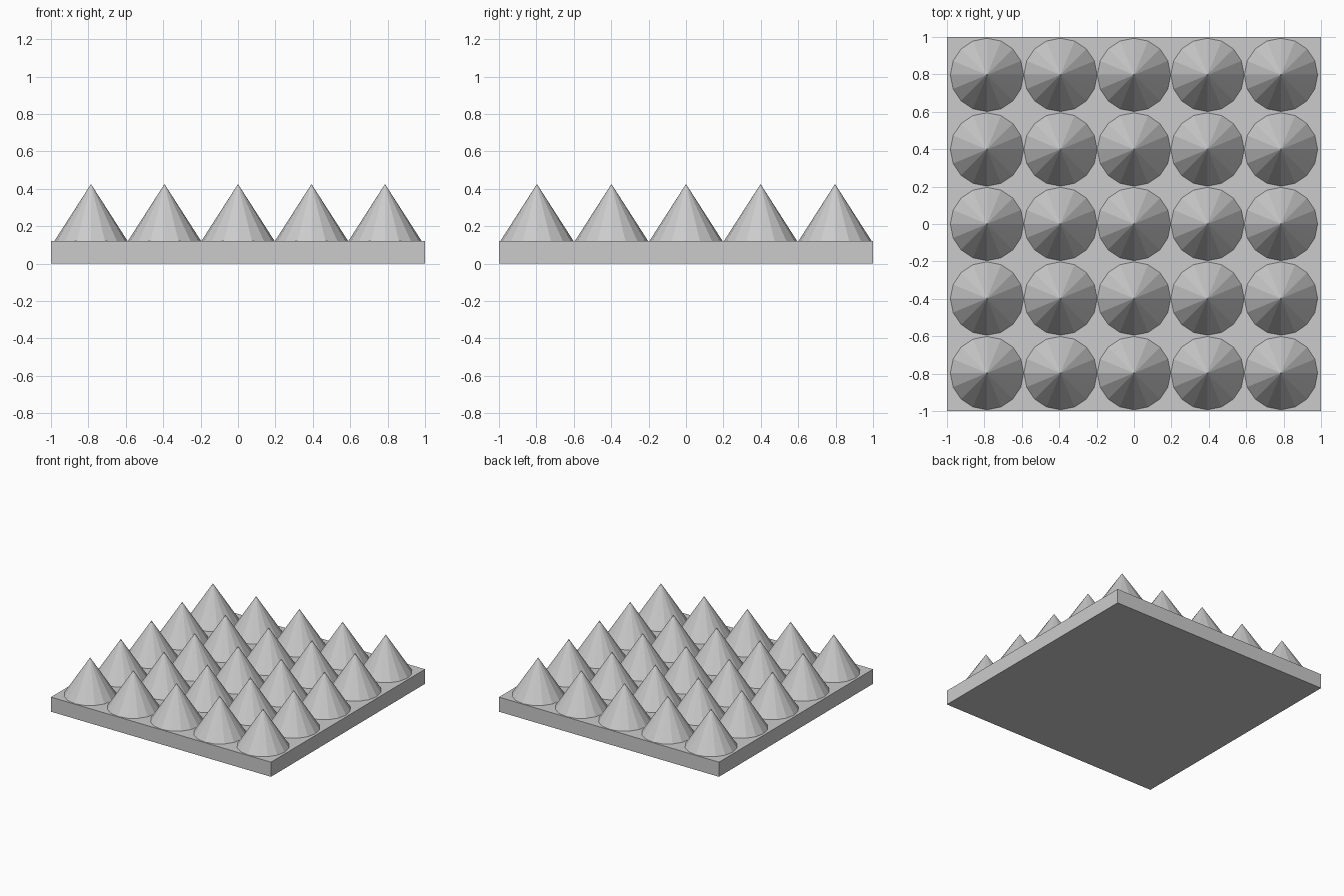
import bpy

# Remove the default cube
old = bpy.data.objects.get("Cube")
if old:
    bpy.data.objects.remove(old, do_unlink=True)

# Single flat colour
grey = bpy.data.materials.new("light_grey")
grey.use_nodes = True
colour = (0.6, 0.6, 0.6, 1)
grey.diffuse_color = colour
grey.node_tree.nodes["Principled BSDF"].inputs["Base Color"].default_value = colour

PLATE_HEIGHT = 0.12
CONE_HEIGHT = 0.305
CONE_RADIUS = 0.196
PITCH_X, PITCH_Y = 0.393, 0.3985

# Square base plate
bpy.ops.mesh.primitive_cube_add(size=1, location=(0, 0, PLATE_HEIGHT / 2))
plate = bpy.context.object
plate.name = "base_plate"
plate.scale = (2, 2, PLATE_HEIGHT)
bpy.ops.object.transform_apply(location=False, rotation=False, scale=True)
plate.data.materials.append(grey)

# One faceted cone whose mesh is shared by the whole grid
bpy.ops.mesh.primitive_cone_add(vertices=16, radius1=CONE_RADIUS, radius2=0,
                                depth=CONE_HEIGHT, end_fill_type='NOTHING')
first = bpy.context.object
first.data.name = "cone"
first.data.materials.append(grey)

# Five by five grid of cones
for row in range(5):
    for column in range(5):
        cone = first if row == column == 0 else first.copy()
        if cone is not first:
            bpy.context.collection.objects.link(cone)
        cone.name = f"cone_row{row + 1}_column{column + 1}"
        cone.location = ((column - 2) * PITCH_X, (row - 2) * PITCH_Y,
                         PLATE_HEIGHT + CONE_HEIGHT / 2)
